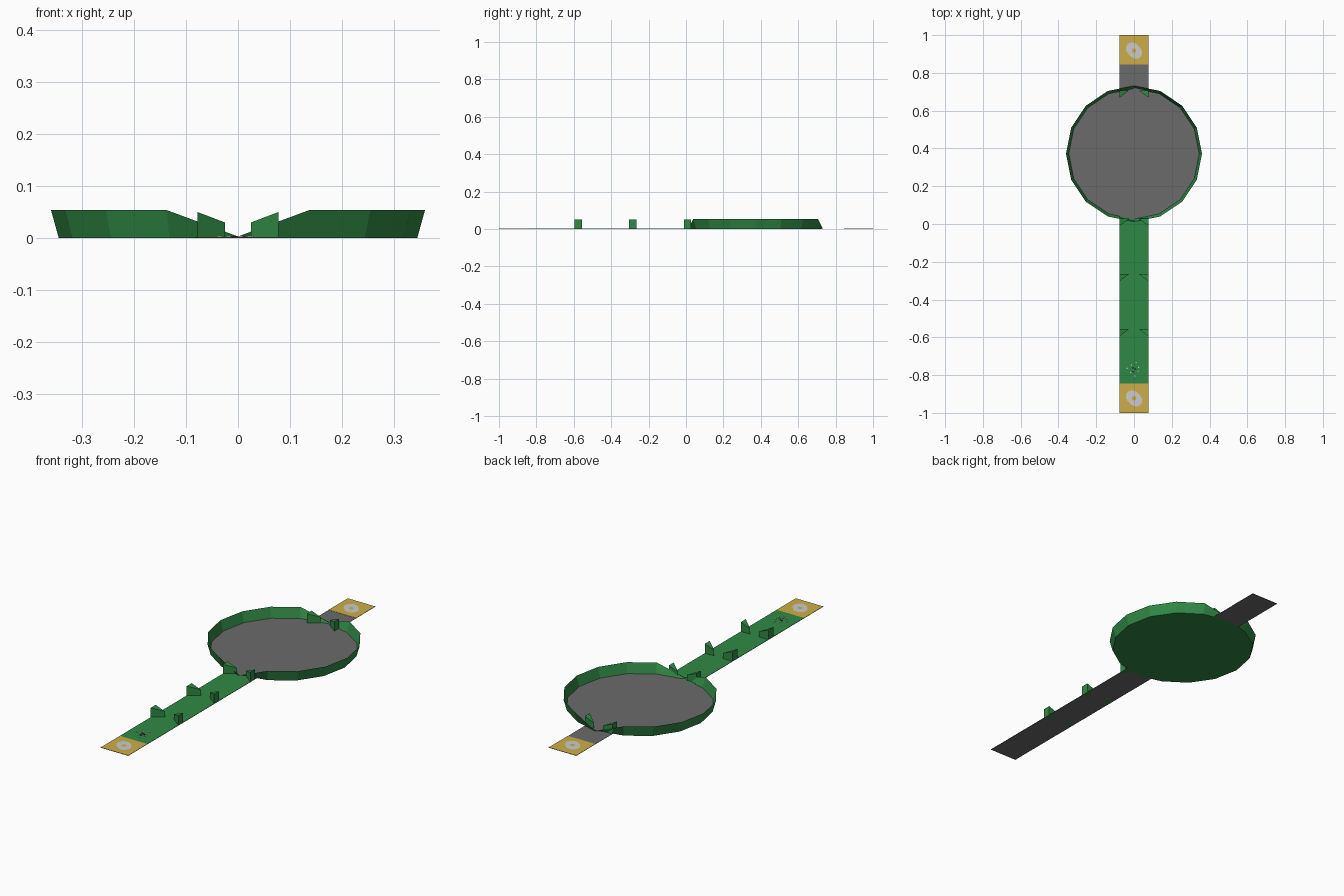
import bpy, bmesh, math

if "Cube" in bpy.data.objects:
    bpy.data.objects.remove(bpy.data.objects["Cube"])


def material(name, rgb):
    m = bpy.data.materials.new(name)
    m.diffuse_color = (*rgb, 1)
    m.use_nodes = True
    m.node_tree.nodes["Principled BSDF"].inputs["Base Color"].default_value = m.diffuse_color
    return m


GREEN = material("turf green", (0.03, 0.25, 0.06))
GREY = material("concrete grey", (0.145, 0.145, 0.145))
YELLOW = material("mustard yellow", (0.61, 0.42, 0.065))
PALE = material("pale grey", (0.6, 0.6, 0.6))
DARK = material("charcoal", (0.03, 0.03, 0.03))

W = 0.078          # half width of the lane
CY = 0.372         # dish centre
R0, R1 = 0.345, 0.36
SIDES = 16


def make(name, verts, faces, mat):
    me = bpy.data.meshes.new(name)
    me.from_pydata(verts, [], faces)
    me.materials.append(mat)
    bm = bmesh.new()
    bm.from_mesh(me)
    bmesh.ops.recalc_face_normals(bm, faces=bm.faces)
    bm.to_mesh(me)
    bm.free()
    ob = bpy.data.objects.new(name, me)
    bpy.context.collection.objects.link(ob)
    return ob


def plate(name, outline, z0, z1, mat):
    """Thin prism from a 2D outline."""
    n = len(outline)
    verts = [(x, y, z0) for x, y in outline] + [(x, y, z1) for x, y in outline]
    faces = [list(range(n))[::-1], list(range(n, 2 * n))]
    faces += [(i, (i + 1) % n, n + (i + 1) % n, n + i) for i in range(n)]
    return make(name, verts, faces, mat)


def rect(y0, y1):
    return [(-W, y0), (W, y0), (W, y1), (-W, y1)]


# Lane: grey underside, with coloured surface on top; ends notched to fit the dish
near, corner = CY - R0, CY - R0 + 0.0155
far, far_corner = CY + R0, CY + R0 - 0.0155
front_end = [(W, corner), (0, near), (-W, corner)]
back_end = [(-W, far_corner), (0, far), (W, far_corner)]
plate("front_lane_base", [(-W, -1), (W, -1)] + front_end, 0, 0.001, GREY)
plate("back_lane_base", back_end + [(W, 1), (-W, 1)], 0, 0.001, GREY)
plate("green_lane", [(-W, -0.845), (W, -0.845)] + front_end, 0.001, 0.002, GREEN)
plate("front_end_pad", rect(-1, -0.845), 0.001, 0.002, YELLOW)
plate("back_end_pad", rect(0.845, 1), 0.001, 0.002, YELLOW)

# Dish: flared rim that dips where the lane enters and leaves
bottom, top = [], []
for i in range(SIDES):
    a = 2 * math.pi * i / SIDES
    c, s = math.cos(a), math.sin(a)
    bottom.append((R0 * c, CY + R0 * s, 0))
    top.append((R1 * c, CY + R1 * s, 0.003 if abs(c) < 0.01 else 0.054))
dish_faces = [list(range(SIDES))[::-1]]
dish_faces += [(i, (i + 1) % SIDES, SIDES + (i + 1) % SIDES, SIDES + i)
               for i in range(SIDES)]
make("dish", bottom + top, dish_faces, GREEN)
make("dish_floor", [(x, y, 0.002) for x, y, z in bottom], [list(range(SIDES))], GREY)

# Wedge gates: mirrored pairs of triangular blocks with sloping tops
for k, y in enumerate((-0.595, -0.304, -0.012, 0.668)):
    for side, label in ((-1, "left"), (1, "right")):
        o, inn, yb = side * W, side * 0.025, y + 0.04
        verts = [(o, y, 0), (inn, yb, 0), (o, yb, 0),
                 (o, y, 0.05), (inn, yb, 0.03), (o, yb, 0.05)]
        make(f"{label}_wedge_{k + 1}", verts,
             [(0, 2, 1), (3, 4, 5), (0, 1, 4, 3), (1, 2, 5, 4), (2, 0, 3, 5)], GREEN)

# Pale two-lobed rings on the end pads
N = 24
for label, y in (("front", -0.923), ("back", 0.918)):
    verts, faces = [], []
    for i in range(N):
        a = 2 * math.pi * i / N
        r = 0.041 + 0.007 * math.cos(2 * (a - math.radians(135)))
        verts += [(r * math.cos(a), y + r * math.sin(a), 0.003),
                  (0.012 * math.cos(a), y + 0.012 * math.sin(a), 0.003)]
        j = (i + 1) % N
        faces.append((2 * i, 2 * j, 2 * j + 1, 2 * i + 1))
    make(f"{label}_ring_mark", verts, faces, PALE)

# Small scattered specks on the green
for i in range(7):
    a = math.radians(20 + 360 * i / 7)
    r = 0.036 if i % 2 else 0.026
    x, y = r * math.cos(a), -0.768 + r * math.sin(a)
    plate(f"speck_{i + 1}", [(x - 0.005, y - 0.003), (x + 0.005, y - 0.003), (x, y + 0.005)],
          0.002, 0.004, PALE)
for i, (x, y) in enumerate(((-0.006, -0.762), (0.006, -0.768), (-0.004, -0.782))):
    plate(f"dark_speck_{i + 1}", [(x - 0.008, y), (x, y - 0.005), (x + 0.008, y), (x, y + 0.005)],
          0.002, 0.004, DARK)
